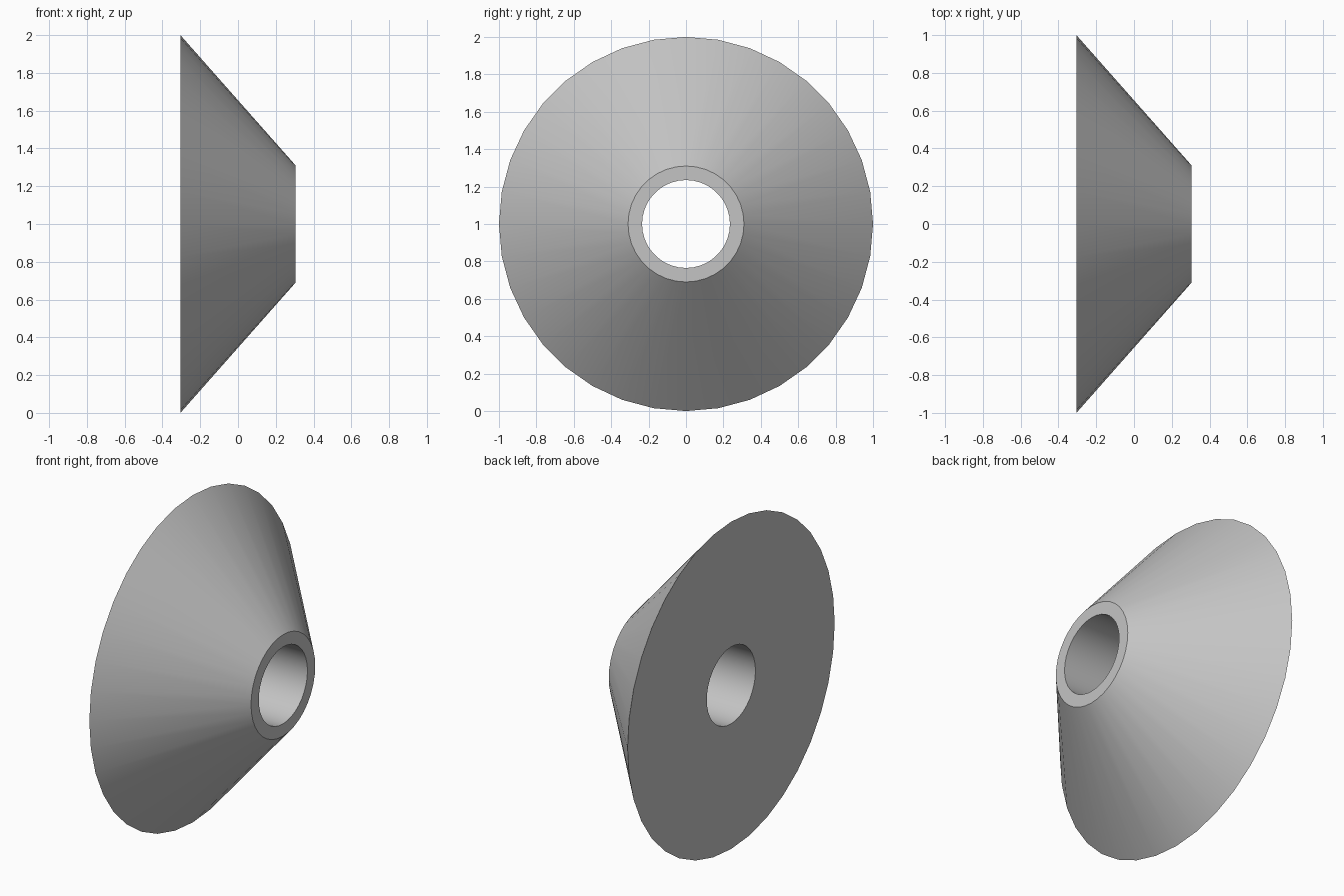
import bpy
import bmesh
from math import cos, sin, tau

cube = bpy.data.objects.get("Cube")
if cube:
    bpy.data.objects.remove(cube, do_unlink=True)

SIDES = 36
HALF = 0.305
BORE = 0.235

# Plain grey material
grey = bpy.data.materials.new("grey")
grey.use_nodes = True
color = (0.55, 0.55, 0.55, 1)
grey.diffuse_color = color
grey.node_tree.nodes["Principled BSDF"].inputs["Base Color"].default_value = color

# Closed cross-section (x, radius) swept about the x axis
profile = [(-HALF, BORE), (-HALF, 1), (HALF, 0.31), (HALF, BORE)]
bm = bmesh.new()
rings = []
for x, r in profile:
    angles = [tau * i / SIDES for i in range(SIDES)]
    rings.append([bm.verts.new((x, r * cos(a), 1 + r * sin(a))) for a in angles])
for k, ring in enumerate(rings):
    following = rings[(k + 1) % len(rings)]
    for i in range(SIDES):
        j = (i + 1) % SIDES
        bm.faces.new((ring[i], ring[j], following[j], following[i]))
bmesh.ops.recalc_face_normals(bm, faces=bm.faces)

mesh = bpy.data.meshes.new("conical_collar")
bm.to_mesh(mesh)
bm.free()
mesh.materials.append(grey)
collar = bpy.data.objects.new("conical_collar", mesh)
bpy.context.collection.objects.link(collar)

# Smooth cone and bore, crisp rims
bpy.ops.object.select_all(action="DESELECT")
collar.select_set(True)
bpy.context.view_layer.objects.active = collar
bpy.ops.object.shade_smooth_by_angle()
